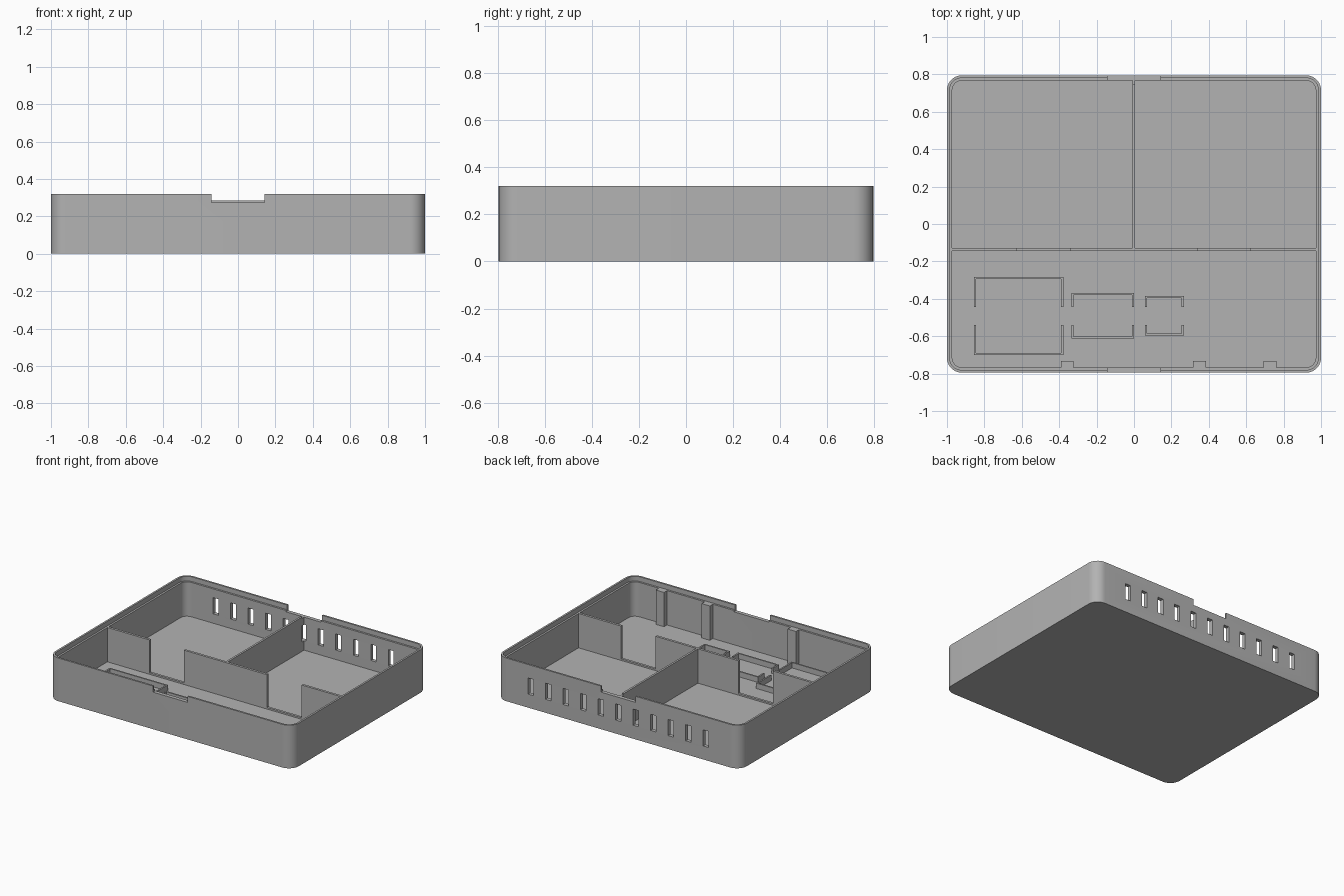
import bpy
import bmesh
from math import sin, cos, pi

if "Cube" in bpy.data.objects:
    bpy.data.objects.remove(bpy.data.objects["Cube"], do_unlink=True)

# Main dimensions
HALF_X, HALF_Y, HEIGHT = 1.0, 0.795, 0.32
WALL, LIP, FLOOR, LEDGE = 0.028, 0.014, 0.03, 0.285
RADIUS = 0.08
IN_X, IN_Y = HALF_X - WALL, HALF_Y - WALL

grey = bpy.data.materials.new("plain grey")
grey.use_nodes = True
colour = (0.45, 0.45, 0.45, 1)
grey.diffuse_color = colour
grey.node_tree.nodes["Principled BSDF"].inputs["Base Color"].default_value = colour


def prism(name, outline, z0, z1):
    """Extrude a closed outline between two heights."""
    bm = bmesh.new()
    face = bm.faces.new([bm.verts.new((x, y, z0)) for x, y in outline])
    top = bmesh.ops.extrude_face_region(bm, geom=[face])["geom"]
    verts = [v for v in top if isinstance(v, bmesh.types.BMVert)]
    bmesh.ops.translate(bm, verts=verts, vec=(0, 0, z1 - z0))
    bmesh.ops.recalc_face_normals(bm, faces=bm.faces)
    mesh = bpy.data.meshes.new(name)
    bm.to_mesh(mesh)
    bm.free()
    mesh.materials.append(grey)
    obj = bpy.data.objects.new(name, mesh)
    bpy.context.collection.objects.link(obj)
    return obj


def box(name, x0, x1, y0, y1, z0, z1):
    return prism(name, [(x0, y0), (x1, y0), (x1, y1), (x0, y1)], z0, z1)


def rounded(name, inset, z0, z1, steps=10):
    """Upright block with rounded corners, inset from the tray outline."""
    r = RADIUS - inset
    cx, cy = HALF_X - RADIUS, HALF_Y - RADIUS
    outline = []
    for i, (sx, sy) in enumerate([(1, 1), (-1, 1), (-1, -1), (1, -1)]):
        for k in range(steps + 1):
            a = (i + k / steps) * pi / 2
            outline.append((sx * cx + r * cos(a), sy * cy + r * sin(a)))
    return prism(name, outline, z0, z1)


def cut(target, cutter):
    """Subtract the cutter from the target and discard it."""
    mod = target.modifiers.new("cut", "BOOLEAN")
    mod.operation, mod.solver, mod.object = "DIFFERENCE", "EXACT", cutter
    bpy.ops.object.select_all(action="DESELECT")
    bpy.context.view_layer.objects.active = target
    target.select_set(True)
    bpy.ops.object.modifier_apply(modifier=mod.name)
    bpy.data.objects.remove(cutter, do_unlink=True)


# Tray shell with a stepped rim
shell = rounded("tray_shell", 0, 0, HEIGHT)
cut(shell, rounded("cavity", WALL, FLOOR, 0.5))
cut(shell, rounded("rim_step", LIP, LEDGE, 0.5))

# Compartment walls with two wide cable openings
cross_wall = box("cross_wall", -IN_X - 0.005, IN_X + 0.005, -0.145, -0.127, FLOOR - 0.005, LEDGE)
for x0 in (-0.625, 0.34):
    cut(cross_wall, box("opening", x0, x0 + 0.283, -0.3, 0, FLOOR + 0.012, 0.5))
divider = box("centre_divider", -0.009, 0.006, -0.13, IN_Y + 0.005, FLOOR - 0.005, LEDGE)

# Rim notches front and back, and ventilation slots along the back
for y in (-HALF_Y, HALF_Y):
    for part in (shell, divider):
        cut(part, box("notch", -0.143, 0.143, y - 0.05, y + 0.05, 0.275, 0.5))
for i in range(-5, 6):
    x = i * 0.144
    for part in (shell, divider) if i == 0 else (shell,):
        cut(part, box("slot", x - 0.022, x + 0.022, 0.745, 0.9, 0.1, 0.22))

# Low frames on the floor, open at the middle of each side
frames = {
    "large_frame": (-0.855, -0.378, -0.7, -0.283),
    "medium_frame": (-0.335, 0, -0.612, -0.368),
    "small_frame": (0.058, 0.266, -0.597, -0.385),
}
T = 0.011
for name, (x0, x1, y0, y1) in frames.items():
    frame = box(name, x0, x1, y0, y1, FLOOR - 0.005, 0.07)
    cut(frame, box("inside", x0 + T, x1 - T, y0 + T, y1 - T, 0, 0.5))
    cut(frame, box("gap", x0 - 0.1, x1 + 0.1, -0.54, -0.445, 0, 0.5))

# Upright ribs inside the front wall
for i, x in enumerate((-0.357, 0.35, 0.727)):
    box(f"front_rib_{i + 1}", x - 0.034, x + 0.034, -IN_Y - 0.005, -0.732, FLOOR - 0.005, LEDGE)

# Smooth rounded corners, sharp edges elsewhere
bpy.ops.object.select_all(action="DESELECT")
bpy.context.view_layer.objects.active = shell
shell.select_set(True)
bpy.ops.object.shade_smooth_by_angle(angle=0.5)
